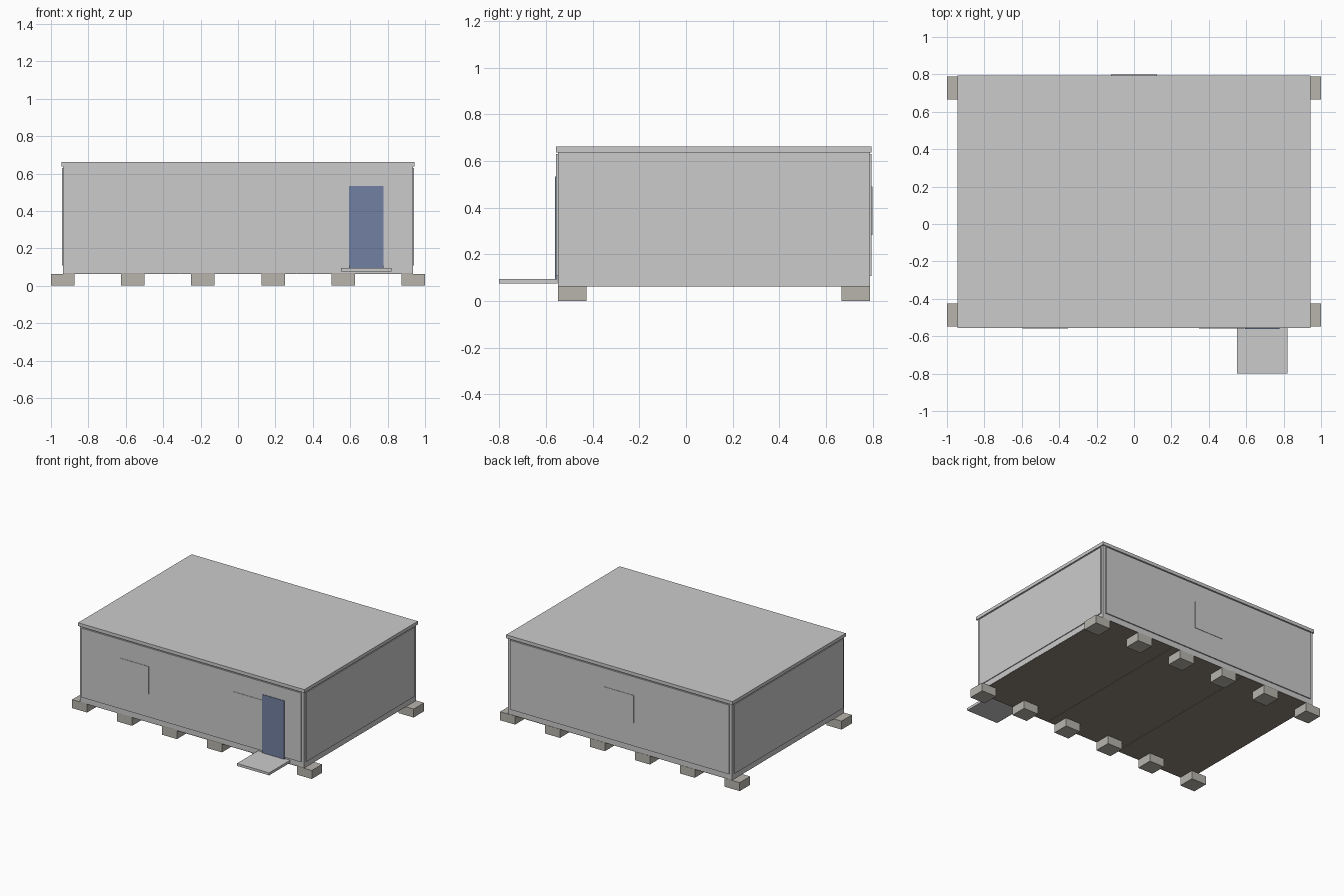
import bpy

if "Cube" in bpy.data.objects:
    bpy.data.objects.remove(bpy.data.objects["Cube"])

CY = 0.119            # building centre in y
HX, HY = 0.936, 0.668  # half size of the frame


def material(name, rgb):
    m = bpy.data.materials.new(name)
    m.diffuse_color = (*rgb, 1)
    m.use_nodes = True
    m.node_tree.nodes["Principled BSDF"].inputs["Base Color"].default_value = m.diffuse_color
    return m


def box(name, x, y, z, mat=None):
    """Box from (min, max) ranges on each axis."""
    bpy.ops.mesh.primitive_cube_add(size=1, location=[(r[0] + r[1]) / 2 for r in (x, y, z)])
    o = bpy.context.object
    o.name = name
    o.scale = [r[1] - r[0] for r in (x, y, z)]
    bpy.ops.object.transform_apply(location=False, rotation=False, scale=True)
    if mat:
        o.data.materials.append(mat)
    return o


blue = material("door_blue", (0.17, 0.22, 0.36))
concrete = material("concrete", (0.48, 0.46, 0.42))
brown = material("floor_brown", (0.27, 0.24, 0.20))

# Main frame body and flat roof
box("frame_body", (-HX, HX), (CY - HY, CY + HY), (0.065, 0.638))
box("roof", (-0.944, 0.944), (CY - 0.676, CY + 0.676), (0.637, 0.662))

# Floor modules underneath
w = 2 * HX / 3
for i in range(3):
    x0 = -HX + i * w
    box(f"floor_module_{i}", (x0 + 0.001, x0 + w - 0.001),
        (CY - HY, CY + HY), (0.063, 0.07), brown)

# Raised wall panels on all four sides
PZ = (0.107, 0.629)
for side, s in (("right", 1), ("left", -1)):
    box(f"{side}_wall_panel", sorted((s * 0.93, s * 0.942)), (CY - 0.648, CY + 0.648), PZ)
for side, s in (("back", 1), ("front", -1)):
    box(f"{side}_wall_panel", (-0.914, 0.914), sorted((CY + s * 0.66, CY + s * 0.676)), PZ)

# Thin window panels: two on the front, one on the back
for i, (x, s) in enumerate(((-0.475, -1), (0.47, -1), (0, 1))):
    box(f"window_{i}", (x - 0.122, x + 0.122),
        sorted((CY + s * 0.67, CY + s * 0.679)), (0.283, 0.49))

# Door and entrance step
box("door", (0.594, 0.778), (-0.561, -0.55), (0.093, 0.534), blue)
box("entrance_step", (0.552, 0.82), (-0.8, -0.55), (0.075, 0.094))

# Two rows of foundation blocks
for row, y in (("front", (-0.549, -0.426)), ("back", (0.665, 0.788))):
    for i in range(6):
        x = -0.9375 + i * 0.375
        box(f"{row}_foundation_block_{i}", (x - 0.0625, x + 0.0625), y, (0, 0.064), concrete)
